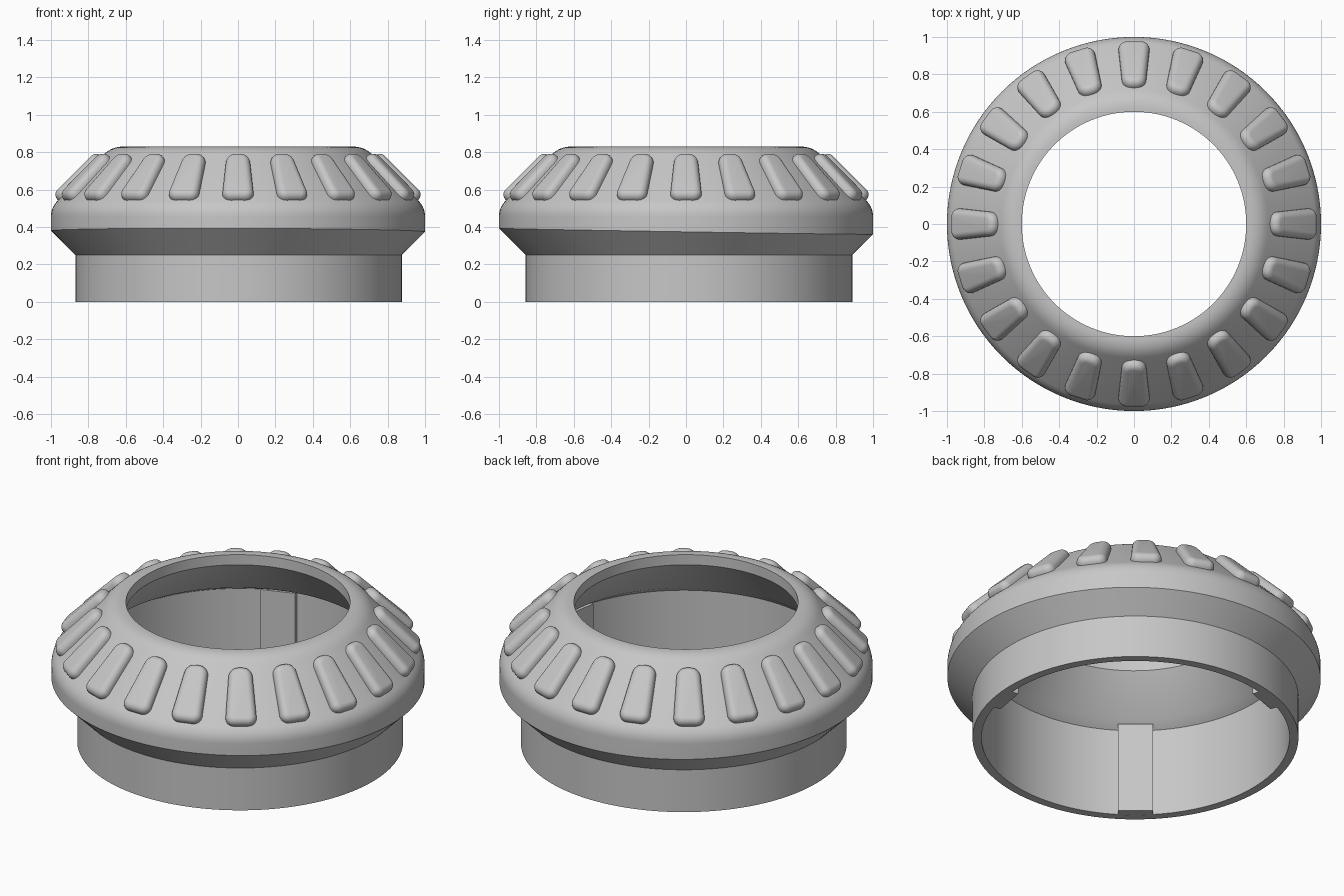
import bpy, bmesh, math
from mathutils import Vector, Matrix

cube = bpy.data.objects.get("Cube")
if cube:
    bpy.data.objects.remove(cube)

SEGMENTS = 128
COLLAR_SHIFT = Vector((0.003, 0.016, 0))   # collar sits slightly off the head's axis
COLLAR_R, COLLAR_TOP = 0.873, 0.25

gray = bpy.data.materials.new("neutral gray")
gray.use_nodes = True
gray.diffuse_color = (0.57, 0.57, 0.57, 1)
gray.node_tree.nodes["Principled BSDF"].inputs["Base Color"].default_value = gray.diffuse_color


def finish(name, bm, angle=32):
    bmesh.ops.recalc_face_normals(bm, faces=bm.faces)
    mesh = bpy.data.meshes.new(name)
    bm.to_mesh(mesh)
    bm.free()
    mesh.materials.append(gray)
    obj = bpy.data.objects.new(name, mesh)
    bpy.context.collection.objects.link(obj)
    bpy.ops.object.select_all(action="DESELECT")
    obj.select_set(True)
    bpy.context.view_layer.objects.active = obj
    bpy.ops.object.shade_smooth_by_angle(angle=math.radians(angle))
    return obj


def fillet(before, corner, after, tangent, steps=8):
    """Round a profile corner with a smooth curve."""
    b, c, a = Vector(before), Vector(corner), Vector(after)
    p = c + (b - c).normalized() * tangent
    q = c + (a - c).normalized() * tangent
    return [tuple(p * (1 - t) ** 2 + c * 2 * t * (1 - t) + q * t * t)
            for t in (i / steps for i in range(steps + 1))]


def bridge(bm, lower, upper):
    n = len(lower)
    for i in range(n):
        j = (i + 1) % n
        bm.faces.new((lower[i], lower[j], upper[j], upper[i]))


# Hollow head and collar, turned from one closed profile
shoulder, crown = (1.0, 0.505), (0.675, 0.83)
profile = [(0.825, 0), (COLLAR_R, 0), (COLLAR_R, COLLAR_TOP), (1.0, 0.377)]
profile += fillet((1.0, 0.377), shoulder, crown, 0.05)
profile += fillet(shoulder, crown, (0.6, 0.83), 0.06)
profile += [(0.6, 0.83), (0.6, 0.77), (0.76, 0.56), (0.825, 0.52)]

bm = bmesh.new()
rings = []
last = len(profile) - 1
for k, (r, z) in enumerate(profile):
    ring = []
    for i in range(SEGMENTS):
        a = math.tau * i / SEGMENTS
        p = Vector((r * math.cos(a), r * math.sin(a), z))
        if k < 3 or k == last:
            p += COLLAR_SHIFT
        elif k == 3:
            # the shifted flare meets the head along a slightly tilted edge
            p.z = COLLAR_TOP + (p - COLLAR_SHIFT).xy.length - COLLAR_R
        ring.append(bm.verts.new(p))
    rings.append(ring)
for k in range(len(rings)):
    bridge(bm, rings[k], rings[(k + 1) % len(rings)])
finish("ring_body", bm)

# Three flat tabs running up the inside of the collar
for number, degrees in enumerate((-10, 110, 230), 1):
    bm = bmesh.new()
    bmesh.ops.create_cube(bm, size=1)
    place = (Matrix.Translation(COLLAR_SHIFT)
             @ Matrix.Rotation(math.radians(degrees), 4, "Z")
             @ Matrix.Translation((0.81, 0, 0.268))
             @ Matrix.Diagonal((0.06, 0.19, 0.535, 1)))
    bmesh.ops.transform(bm, matrix=place, verts=bm.verts)
    finish(f"inner_tab_{number}", bm)


def rib_outline(shrink):
    """Tapered rounded outline: (across, along) points, wide end down."""
    corners = [(0.038, -0.12, 0.045, 270), (0.010, 0.11, 0.055, 0),
               (-0.010, 0.11, 0.055, 90), (-0.038, -0.12, 0.045, 180)]
    points = []
    for x, y, radius, start in corners:
        for i in range(7):
            a = math.radians(start + 15 * i)
            points.append((x + (radius - shrink) * math.cos(a),
                           y + (radius - shrink) * math.sin(a)))
    return points


# Domed grip ribs around the sloping shoulder
DOME = 0.036
levels = [(0, -0.02)]
for i in range(7):
    a = math.radians(15 * i)
    levels.append((DOME * (1 - math.cos(a)), 0.006 + DOME * math.sin(a)))

RIBS = 20
h = math.sqrt(0.5)
across, along, normal = Vector((0, 1, 0)), Vector((-h, 0, h)), Vector((h, 0, h))
centre = Vector((0.845, 0, 0.66))
for number in range(RIBS):
    spin = Matrix.Rotation(math.tau * number / RIBS, 3, "Z")
    bm = bmesh.new()
    loops = []
    for shrink, height in levels:
        loops.append([bm.verts.new(spin @ (centre + across * u + along * v + normal * height))
                      for u, v in rib_outline(shrink)])
    for low, high in zip(loops, loops[1:]):
        bridge(bm, low, high)
    bm.faces.new(loops[-1])
    bm.faces.new(loops[0])
    finish(f"grip_rib_{number + 1}", bm, 40)
